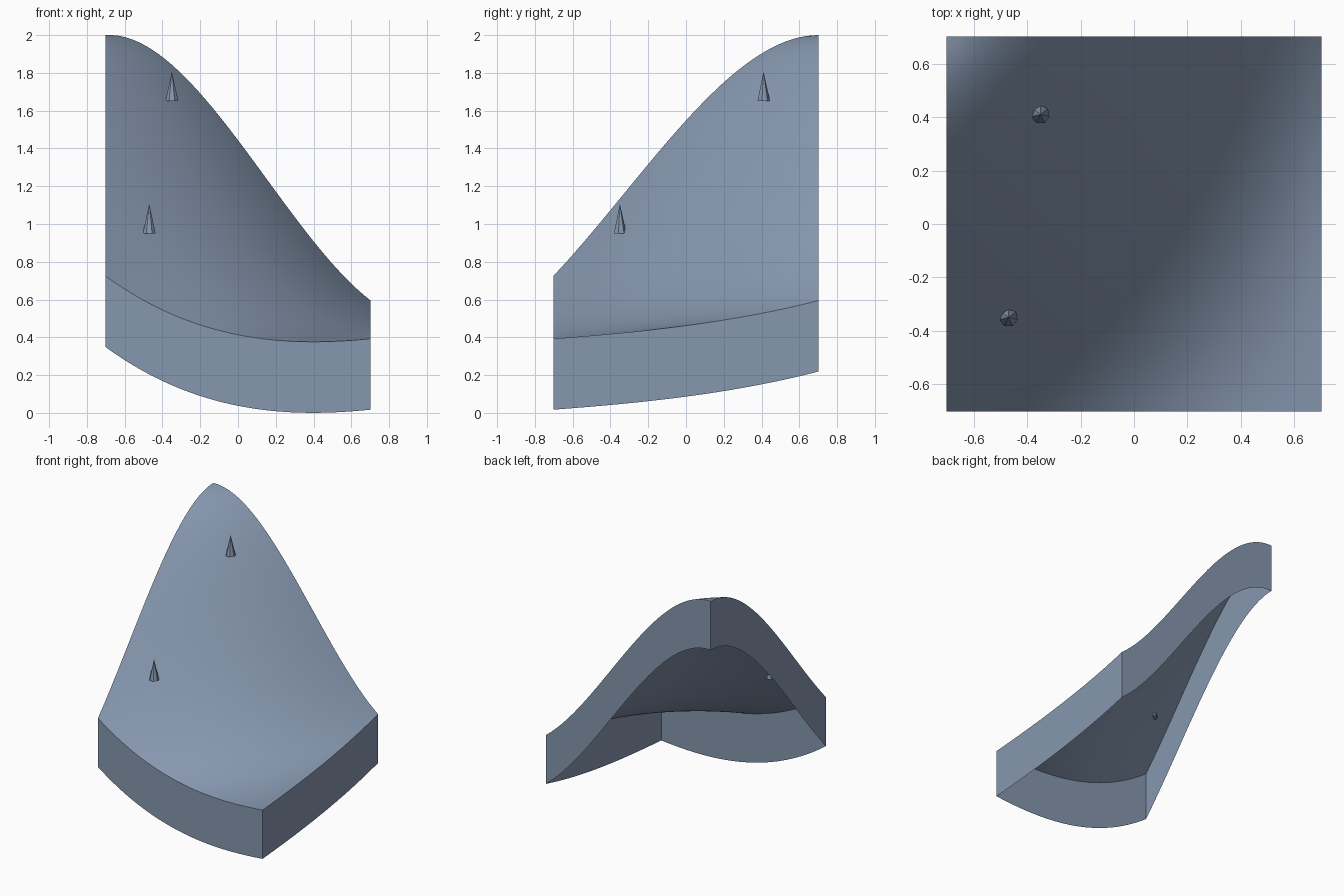
import bpy
import bmesh
import math
from mathutils import Vector

cube = bpy.data.objects.get("Cube")
if cube:
    bpy.data.objects.remove(cube, do_unlink=True)

HALF = 0.702    # half width of the square patch
DROP = 0.376    # depth of the skirt
STEPS = 40

# Control heights of the curved patch: rows front to back, columns -x to +x
HEIGHTS = [
    [0.725, 0.385, 0.345, 0.393],
    [1.22, 0.79, 0.33, 0.428],
    [2.00, 1.53, 0.66, 0.475],
    [2.00, 2.03, 0.955, 0.595],
]


def weights(t):
    s = 1 - t
    return (s ** 3, 3 * s * s * t, 3 * s * t * t, t ** 3)


def surface(u, v):
    wu, wv = weights(u), weights(v)
    z = sum(wv[j] * wu[i] * HEIGHTS[j][i] for j in range(4) for i in range(4))
    return Vector(((2 * u - 1) * HALF, (2 * v - 1) * HALF, z))


def make_material(name, color):
    mat = bpy.data.materials.new(name)
    mat.use_nodes = True
    mat.diffuse_color = color
    node = next(n for n in mat.node_tree.nodes if n.type == "BSDF_PRINCIPLED")
    node.inputs["Base Color"].default_value = color
    return mat


def add_object(name, bm, mat):
    mesh = bpy.data.meshes.new(name)
    bm.to_mesh(mesh)
    bm.free()
    mesh.materials.append(mat)
    obj = bpy.data.objects.new(name, mesh)
    bpy.context.collection.objects.link(obj)
    return obj


slate = make_material("slate blue", (0.24, 0.31, 0.43, 1))

# Curved top sheet
bm = bmesh.new()
grid = [[bm.verts.new(surface(i / STEPS, j / STEPS)) for i in range(STEPS + 1)]
        for j in range(STEPS + 1)]
for j in range(STEPS):
    for i in range(STEPS):
        bm.faces.new((grid[j][i], grid[j][i + 1], grid[j + 1][i + 1], grid[j + 1][i]))

# Skirt: the outline walked counterclockwise and dropped, open underneath
rim = (grid[0][:-1] + [row[-1] for row in grid[:-1]]
       + grid[-1][:0:-1] + [row[0] for row in grid[:0:-1]])
low = [bm.verts.new(v.co - Vector((0, 0, DROP))) for v in rim]
for k in range(len(rim)):
    n = (k + 1) % len(rim)
    bm.faces.new((rim[k], low[k], low[n], rim[n]))
hill = add_object("hill_shell", bm, slate)
bpy.ops.object.select_all(action="DESELECT")
hill.select_set(True)
bpy.context.view_layer.objects.active = hill
bpy.ops.object.shade_smooth_by_angle(angle=math.radians(30))

# Small pointed spikes standing on the slope
SPIKE_HEIGHT = 0.157
for name, base in (("upper_spike", (-0.35, 0.41, 1.65)),
                   ("lower_spike", (-0.47, -0.35, 0.95))):
    bm = bmesh.new()
    bmesh.ops.create_cone(bm, cap_ends=True, segments=7, radius1=0.035,
                          radius2=0, depth=SPIKE_HEIGHT)
    bmesh.ops.translate(bm, verts=bm.verts, vec=(0, 0, SPIKE_HEIGHT / 2))
    spike = add_object(name, bm, slate)
    spike.location = base
